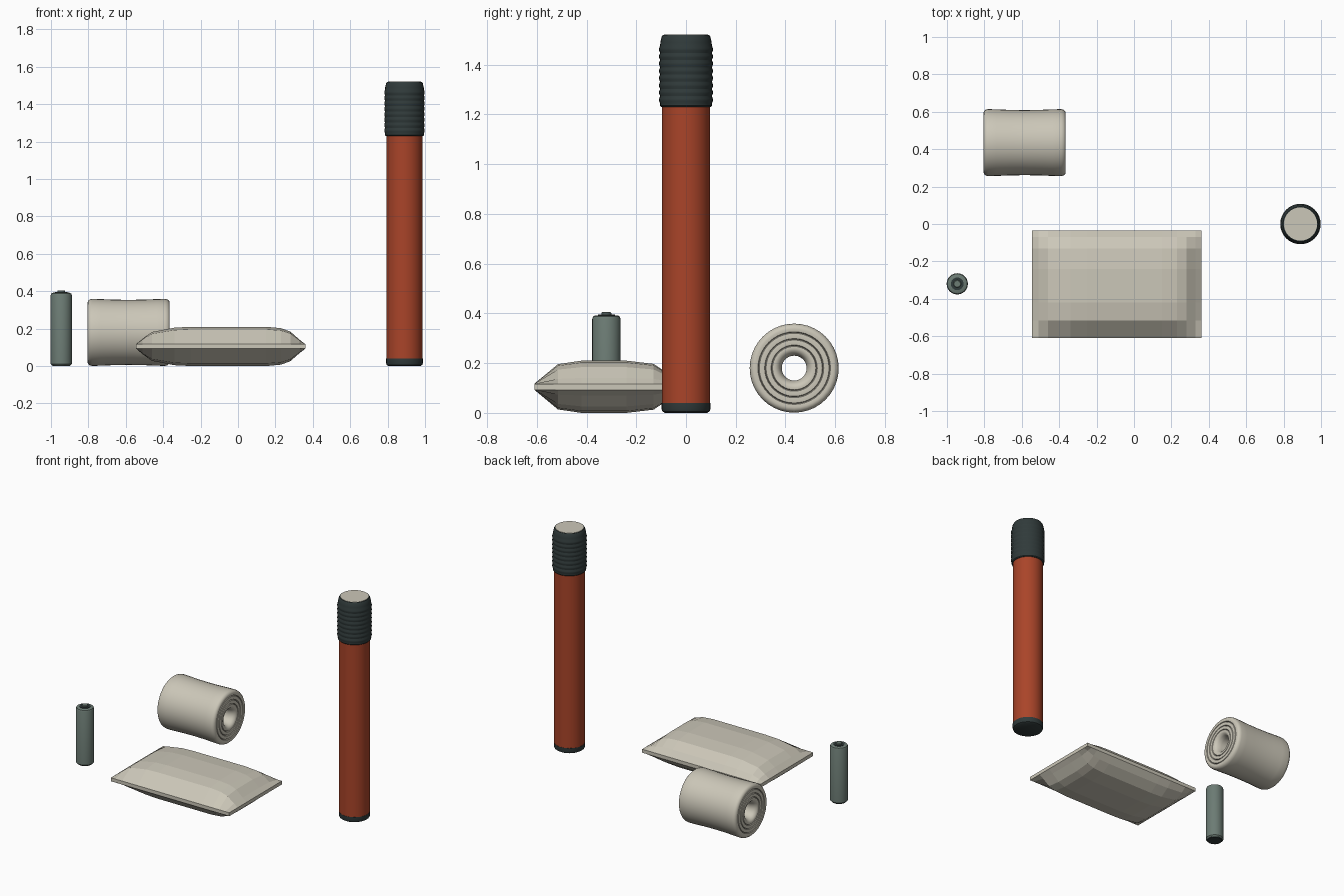
import bpy, bmesh, math
from mathutils import Matrix

if "Cube" in bpy.data.objects:
    bpy.data.objects.remove(bpy.data.objects["Cube"])


def material(name, rgb):
    m = bpy.data.materials.new(name)
    m.diffuse_color = (*rgb, 1)
    m.use_nodes = True
    m.node_tree.nodes["Principled BSDF"].inputs["Base Color"].default_value = m.diffuse_color
    return m


CLOTH = material("off white cloth", (0.60, 0.57, 0.48))
RED = material("brick red", (0.40, 0.058, 0.022))
DARK = material("charcoal green", (0.030, 0.043, 0.043))
GREY = material("grey green", (0.15, 0.20, 0.175))


def finish(name, bm, mats, smooth=None):
    bmesh.ops.recalc_face_normals(bm, faces=bm.faces)
    me = bpy.data.meshes.new(name)
    bm.to_mesh(me)
    bm.free()
    for m in mats:
        me.materials.append(m)
    ob = bpy.data.objects.new(name, me)
    bpy.context.collection.objects.link(ob)
    if smooth:
        bpy.context.view_layer.objects.active = ob
        ob.select_set(True)
        bpy.ops.object.shade_smooth_by_angle(angle=math.radians(smooth))
        ob.select_set(False)
    return ob


def lathe(name, profile, mat, loc, sides=32, closed=False, axis_x=False):
    """Revolve (radius, height) points; open profiles get flat end caps."""
    bm = bmesh.new()
    rings = [[bm.verts.new((r * math.cos(2 * math.pi * i / sides),
                            r * math.sin(2 * math.pi * i / sides), z))
              for i in range(sides)] for r, z in profile]
    pairs = list(zip(rings, rings[1:]))
    if closed:
        pairs.append((rings[-1], rings[0]))
    else:
        bm.faces.new(rings[0])
        bm.faces.new(rings[-1])
    for a, b in pairs:
        for i in range(sides):
            j = (i + 1) % sides
            bm.faces.new((a[i], a[j], b[j], b[i]))
    turn = Matrix.Rotation(math.pi / 2, 4, 'Y') if axis_x else Matrix()
    bm.transform(Matrix.Translation(loc) @ turn)
    return finish(name, bm, [mat], 35)


# Tall tube: foot cap, body, ribbed cap and striking disc
TUBE = (0.89, 0, 0)
lathe("tube_foot", [(0.085, 0), (0.095, 0.006), (0.098, 0.015), (0.098, 0.04)], DARK, TUBE)
lathe("tube_body", [(0.097, 0.035), (0.097, 1.24)], RED, TUBE)
ribs = [(0.100, 1.23), (0.105, 1.235)]
for k in range(8):
    z = 1.245 + k * 0.029
    ribs += [(0.104, z), (0.108, z + 0.009), (0.108, z + 0.019), (0.104, z + 0.028)]
ribs += [(0.103, 1.490), (0.098, 1.512), (0.093, 1.52), (0.089, 1.52)]
lathe("tube_ribbed_cap", ribs, DARK, TUBE)
lathe("tube_striking_disc", [(0.089, 1.516), (0.089, 1.522)], CLOTH, TUBE)

# Battery: body, dark end rings and contact nub
CELL = (-0.945, -0.32, 0)
lathe("battery_body", [(0.050, 0.004), (0.057, 0.012), (0.057, 0.378), (0.053, 0.388),
                       (0.045, 0.392)], GREY, CELL, 24)
lathe("battery_base", [(0.046, 0), (0.050, 0.005)], DARK, CELL, 24)
lathe("battery_top_ring", [(0.034, 0.390), (0.034, 0.395)], DARK, CELL, 24)
lathe("battery_nub", [(0.020, 0.392), (0.020, 0.402), (0.017, 0.405)], GREY, CELL, 24)

# Bandage roll: half of the section, mirrored along its axis
half = [(0.174, 0), (0.175, 0.08), (0.178, 0.15), (0.179, 0.195), (0.176, 0.208),
        (0.168, 0.217), (0.158, 0.220)]
for r in (0.143, 0.116, 0.090):
    half += [(r + 0.003, 0.218), (r, 0.211), (r - 0.003, 0.218), (r - 0.012, 0.219)]
half += [(0.066, 0.214), (0.056, 0.200), (0.050, 0.175), (0.050, 0)]
section = half + [(r, -z) for r, z in reversed(half[1:-1])]
lathe("bandage_roll", section, CLOTH, (-0.585, 0.435, 0.180), 40, closed=True, axis_x=True)

# Padded dressing: two puffed sheets joined by a thin seam
XS = [(-0.545, 0), (-0.51, 0.32), (-0.46, 0.70), (-0.34, 0.95), (-0.25, 1), (-0.09, 1),
      (0.15, 1), (0.23, 0.92), (0.28, 0.72), (0.33, 0.25), (0.36, 0)]
YS = [(-0.61, 0), (-0.515, 0.85), (-0.42, 1), (-0.24, 1), (-0.13, 0.86), (-0.07, 0.42),
      (-0.035, 0)]
bm = bmesh.new()
grids = []
for side in (1, -1):
    g = [[bm.verts.new((x, y, 0.105 + side * (0.012 + 0.093 * fx * fy)))
          for y, fy in YS] for x, fx in XS]
    grids.append(g)
    for i in range(len(XS) - 1):
        for j in range(len(YS) - 1):
            bm.faces.new((g[i][j], g[i + 1][j], g[i + 1][j + 1], g[i][j + 1]))


def rim(g):
    return ([row[0] for row in g] + g[-1][1:] + [row[-1] for row in g[-2::-1]] + g[0][-2:0:-1])


top, low = rim(grids[0]), rim(grids[1])
for i in range(len(top)):
    j = (i + 1) % len(top)
    bm.faces.new((top[i], top[j], low[j], low[i]))
finish("padded_dressing", bm, [CLOTH])
